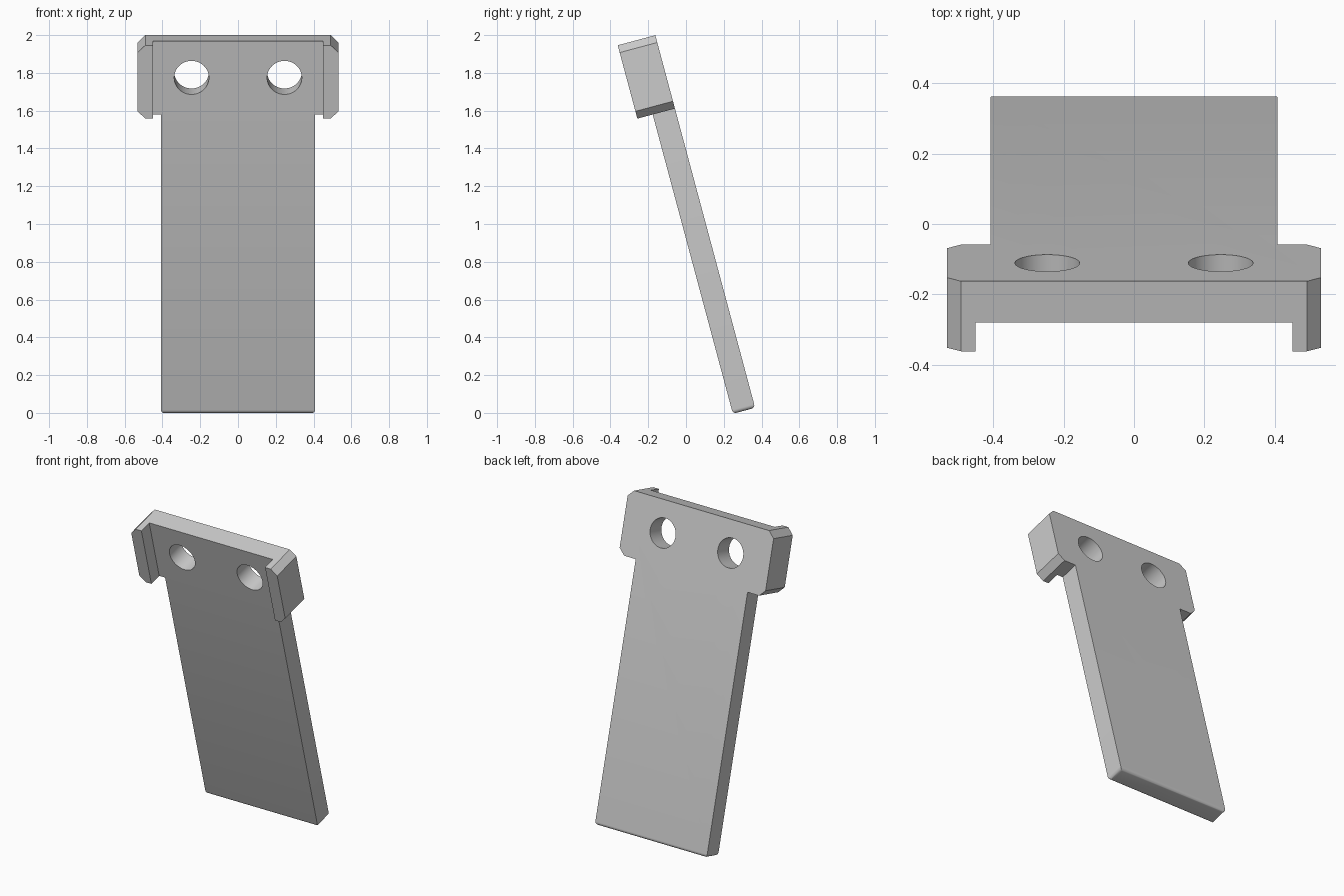
import bpy, bmesh, math
from mathutils import Matrix, Vector

if "Cube" in bpy.data.objects:
    bpy.data.objects.remove(bpy.data.objects["Cube"])

# Upright measurements, tilted at the end
BACK, FACE, FRONT = 0.363, 0.241, 0.157      # y of back, plate front, prong front
TOP, HEAD, BOTTOM = 1.973, 1.571, -0.069     # z levels
PLATE, INNER, OUTER, CH = 0.407, 0.45, 0.531, 0.04
FILLET = 0.02


def new_object(name, bm):
    mesh = bpy.data.meshes.new(name)
    bm.to_mesh(mesh)
    bm.free()
    obj = bpy.data.objects.new(name, mesh)
    bpy.context.collection.objects.link(obj)
    return obj


def cut(obj, bm):
    cutter = new_object("cutter", bm)
    cutter.hide_render = True
    mod = obj.modifiers.new("cut", 'BOOLEAN')
    mod.operation = 'DIFFERENCE'
    mod.solver = 'EXACT'
    mod.object = cutter
    bpy.context.view_layer.objects.active = obj
    bpy.ops.object.modifier_apply(modifier=mod.name)
    bpy.data.objects.remove(cutter)


# T-shaped outline with chamfered head corners, extruded to full depth
half = [(PLATE, BOTTOM), (PLATE, HEAD), (OUTER - CH, HEAD), (OUTER, HEAD + CH),
        (OUTER, TOP - CH), (OUTER - CH, TOP)]
outline = half + [(-x, z) for x, z in reversed(half)]
bm = bmesh.new()
face = bm.faces.new([bm.verts.new((x, FRONT, z)) for x, z in outline])
ext = bmesh.ops.extrude_face_region(bm, geom=[face])
bmesh.ops.translate(bm, vec=(0, BACK - FRONT, 0),
                    verts=[v for v in ext["geom"] if isinstance(v, bmesh.types.BMVert)])
bmesh.ops.recalc_face_normals(bm, faces=bm.faces)
plate = new_object("hook_plate", bm)

# Front recess leaving a prong on each side of the head
bm = bmesh.new()
bmesh.ops.create_cube(bm, size=1, matrix=Matrix.Translation((0, FACE - 0.5, 1)) @
                      Matrix.Diagonal((2 * INNER, 1, 3, 1)))
cut(plate, bm)

# Two screw holes
for side in (-1, 1):
    bm = bmesh.new()
    bmesh.ops.create_cone(bm, cap_ends=True, segments=48, radius1=0.092, radius2=0.092, depth=1,
                          matrix=Matrix.Translation((side * 0.246, 0.3, 1.773)) @
                          Matrix.Rotation(math.pi / 2, 4, 'X'))
    cut(plate, bm)

# Rounded bottom edges, then lean back-to-front and rest on the ground
bm = bmesh.new()
bm.from_mesh(plate.data)
bmesh.ops.remove_doubles(bm, verts=bm.verts, dist=1e-5)
low = [e for e in bm.edges if all(abs(v.co.z - BOTTOM) < 1e-4 for v in e.verts)]
bmesh.ops.bevel(bm, geom=low, offset=FILLET, segments=5, profile=0.5, affect='EDGES')
bmesh.ops.rotate(bm, verts=bm.verts, cent=(0, 0, 0), matrix=Matrix.Rotation(math.radians(15), 3, 'X'))
ys = [v.co.y for v in bm.verts]
bmesh.ops.translate(bm, verts=bm.verts,
                    vec=Vector((0, -(min(ys) + max(ys)) / 2, -min(v.co.z for v in bm.verts))))
bm.to_mesh(plate.data)
bm.free()

plate.select_set(True)
bpy.context.view_layer.objects.active = plate
bpy.ops.object.shade_smooth_by_angle(angle=math.radians(30))
